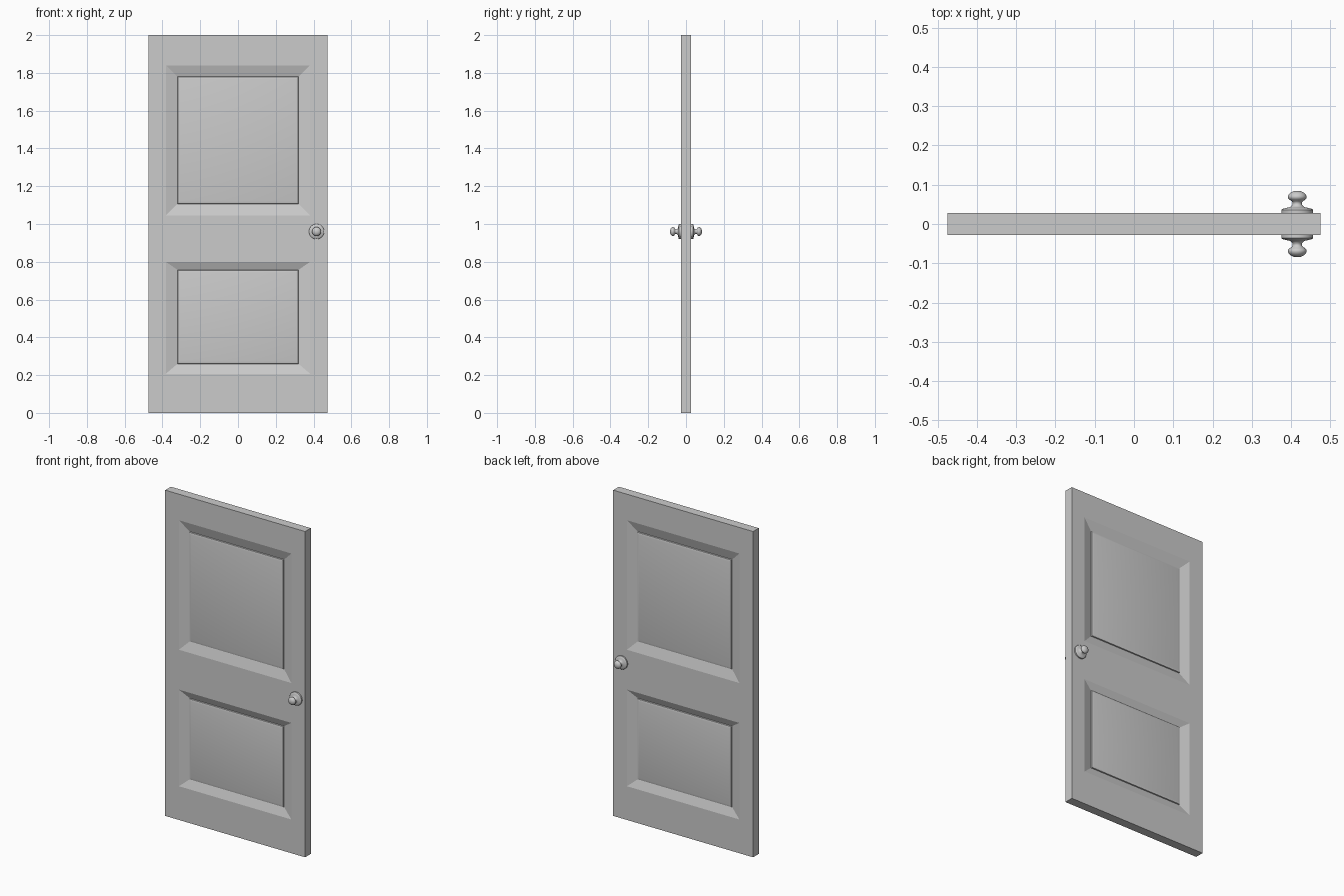
import bpy, bmesh, math
from mathutils import Vector

if "Cube" in bpy.data.objects:
    bpy.data.objects.remove(bpy.data.objects["Cube"])

HW, HT, H = 0.475, 0.0275, 2.0          # half width, half thickness, height
PX = 0.382                              # half width of the panel openings
KNOB_X, KNOB_Z = 0.416, 0.96


def finish(bm, name, angle):
    bmesh.ops.remove_doubles(bm, verts=bm.verts, dist=1e-5)
    bmesh.ops.recalc_face_normals(bm, faces=bm.faces)
    mesh = bpy.data.meshes.new(name)
    bm.to_mesh(mesh)
    bm.free()
    ob = bpy.data.objects.new(name, mesh)
    bpy.context.collection.objects.link(ob)
    bpy.ops.object.select_all(action='DESELECT')
    ob.select_set(True)
    bpy.context.view_layer.objects.active = ob
    bpy.ops.object.shade_smooth_by_angle(angle=math.radians(angle))
    return ob


def rect(x, z0, z1, depth):
    y = -HT + depth
    return [(-x, y, z0), (x, y, z0), (x, y, z1), (-x, y, z1)]


def face(bm, pts):
    bm.faces.new([bm.verts.new(p) for p in pts])


def panel(bm, outer, inner):
    """Sloped moulding down to a groove, then a raised centre field."""
    z0, z1 = inner
    loops = [rect(PX, *outer, 0),
             rect(0.32, z0, z1, 0.018),
             rect(0.318, z0 + 0.002, z1 - 0.002, 0.012),
             rect(0.306, z0 + 0.014, z1 - 0.014, 0.009)]
    for a, b in zip(loops, loops[1:]):
        for i in range(4):
            j = (i + 1) % 4
            face(bm, (a[i], a[j], b[j], b[i]))
    face(bm, loops[-1])


# Door leaf: flat frame cells around two panels, mirrored to the back
panels = [((0.207, 0.80), (0.26, 0.757)), ((1.045, 1.84), (1.107, 1.78))]
bm = bmesh.new()
xs = [-HW, -PX, PX, HW]
zs = [0] + [z for outer, _ in panels for z in outer] + [H]
for i in range(3):
    for k in range(5):
        if not (i == 1 and k % 2 == 1):
            face(bm, [(xs[a], -HT, zs[b]) for a, b in
                      ((i, k), (i + 1, k), (i + 1, k + 1), (i, k + 1))])
for outer, inner in panels:
    panel(bm, outer, inner)
bmesh.ops.remove_doubles(bm, verts=bm.verts, dist=1e-5)
rim = [e for e in bm.edges if e.is_boundary]
ext = bmesh.ops.extrude_edge_only(bm, edges=rim)
for v in ext["geom"]:
    if isinstance(v, bmesh.types.BMVert):
        v.co.y = 0
bmesh.ops.mirror(bm, geom=bm.verts[:] + bm.edges[:] + bm.faces[:],
                 axis='Y', merge_dist=1e-5)
finish(bm, "door_leaf", 15)

# Knobs: turned profile of (radius, distance from the door's middle)
profile = [(0.0, 0.022), (0.040, 0.022), (0.0405, 0.036), (0.038, 0.0385),
           (0.028, 0.041), (0.018, 0.043), (0.0145, 0.046), (0.012, 0.050),
           (0.0115, 0.054), (0.014, 0.058), (0.020, 0.062), (0.0235, 0.066),
           (0.024, 0.070), (0.022, 0.075), (0.017, 0.080), (0.009, 0.0835),
           (0.0, 0.0845)]
for name, side in (("front_knob", -1), ("back_knob", 1)):
    bm = bmesh.new()
    vs = [bm.verts.new((KNOB_X + r, side * d, KNOB_Z)) for r, d in profile]
    es = [bm.edges.new(p) for p in zip(vs, vs[1:])]
    bmesh.ops.spin(bm, geom=vs + es, cent=Vector((KNOB_X, 0, KNOB_Z)),
                   axis=Vector((0, 1, 0)), angle=2 * math.pi, steps=32)
    finish(bm, name, 40)
